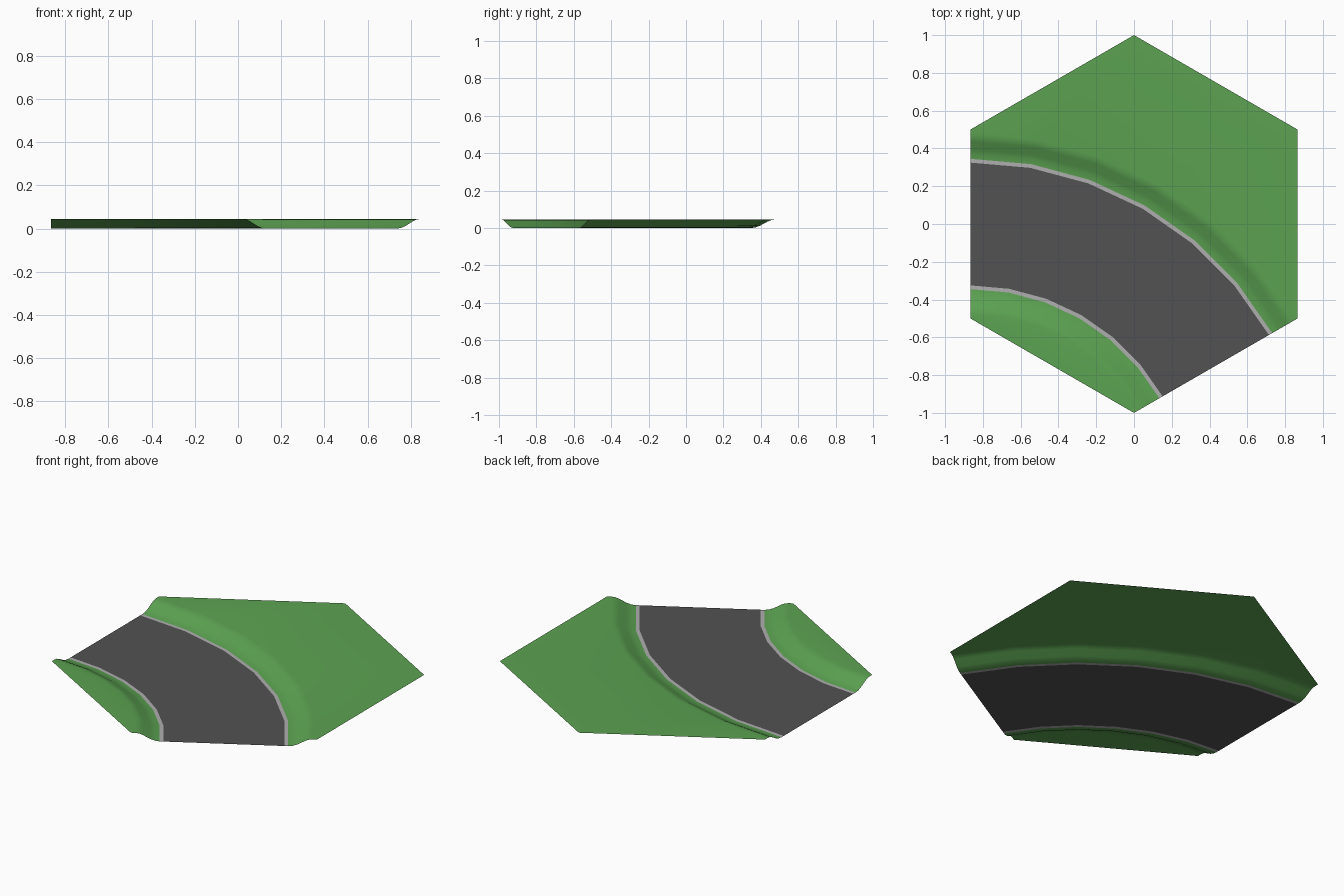
import bpy, bmesh
from math import sin, cos, radians, sqrt

if "Cube" in bpy.data.objects:
    bpy.data.objects.remove(bpy.data.objects["Cube"])

H = sqrt(3) / 2
CX, CY = -H, -1.5          # centre of the road bend
STEPS = 6                  # facets along the 60 degree bend


def material(name, rgb):
    m = bpy.data.materials.new(name)
    m.diffuse_color = (*rgb, 1)
    m.use_nodes = True
    m.node_tree.nodes["Principled BSDF"].inputs["Base Color"].default_value = m.diffuse_color
    return m


def arc(bm, r, z):
    angles = [radians(90 - 60 * i / STEPS) for i in range(STEPS + 1)]
    return [bm.verts.new((CX + r * cos(a), CY + r * sin(a), z)) for a in angles]


def bend(name, profile, mat, corners=None):
    """Sweep (radius, height) points round the bend; corners close a flat lawn at the last arc."""
    bm = bmesh.new()
    arcs = [arc(bm, r, z) for r, z in profile]
    for a, b in zip(arcs, arcs[1:]):
        for i in range(STEPS):
            bm.faces.new((a[i], a[i + 1], b[i + 1], b[i]))
    if corners:
        z = profile[-1][1]
        lawn = bm.faces.new(arcs[-1] + [bm.verts.new((x, y, z)) for x, y in corners])
        bmesh.ops.triangulate(bm, faces=[lawn])
    for f in bm.faces:
        f.normal_update()
        if f.normal.z < 0:
            f.normal_flip()
    me = bpy.data.meshes.new(name)
    bm.to_mesh(me)
    bm.free()
    me.materials.append(mat)
    for p in me.polygons:
        p.use_smooth = True
    ob = bpy.data.objects.new(name, me)
    bpy.context.collection.objects.link(ob)


grass = material("grass", (0.107, 0.366, 0.084))
asphalt = material("asphalt", (0.084, 0.084, 0.084))
stone = material("kerb", (0.43, 0.43, 0.43))

# road surface and the two kerb lines
IN, OUT, KERB = 1.175, 1.825, 0.02
bend("road", [(IN, 0), (OUT, 0)], asphalt)
bend("inner_kerb", [(IN - KERB, 0), (IN, 0)], stone)
bend("outer_kerb", [(OUT, 0), (OUT + KERB, 0)], stone)

# grass banks: S-shaped slope rising from the kerb to the flat lawn
bank = [(0, 0), (0.025, 0.003), (0.05, 0.012), (0.09, 0.034), (0.11, 0.042), (0.13, 0.045)]
bend("inner_bank", [(IN - KERB - d, z) for d, z in bank], grass,
     [(0, -1), (-H, -0.5)])
bend("outer_bank", [(OUT + KERB + d, z) for d, z in bank], grass,
     [(H, -0.5), (H, 0.5), (0, 1), (-H, 0.5)])
